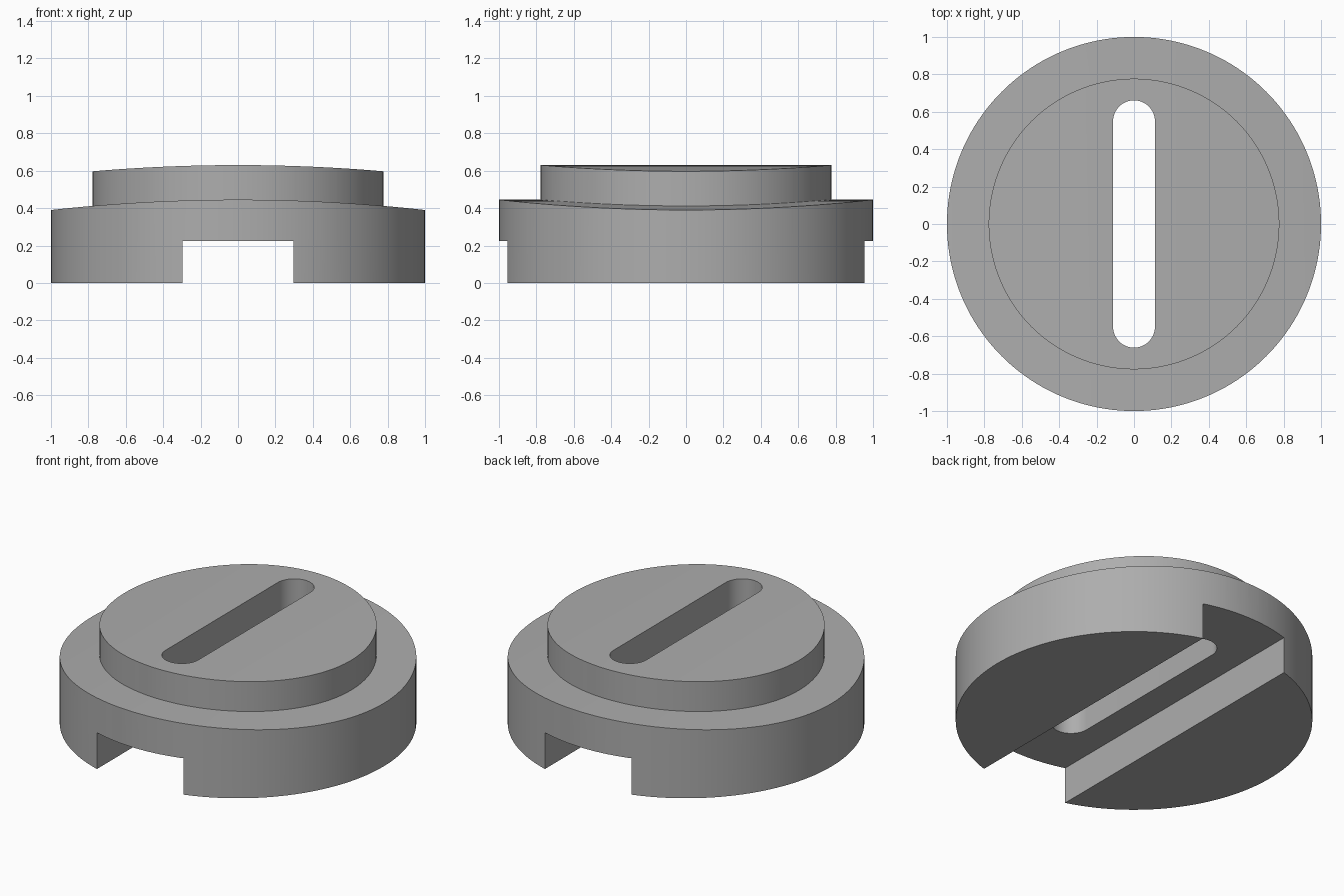
import bpy, math

cube = bpy.data.objects.get("Cube")
if cube:
    bpy.data.objects.remove(cube, do_unlink=True)

CROWN_RADIUS = 9.1   # curvature of both crowned tops, bending across x
BASE_TOP, BOSS_TOP = 0.445, 0.63

grey = bpy.data.materials.new("plain grey")
grey.use_nodes = True
COLOUR = (0.42, 0.42, 0.42, 1)
grey.diffuse_color = COLOUR
grey.node_tree.nodes["Principled BSDF"].inputs["Base Color"].default_value = COLOUR


def prism(name, points, offset):
    """Closed solid: a planar outline swept along an offset vector."""
    n = len(points)
    verts = points + [tuple(a + b for a, b in zip(p, offset)) for p in points]
    faces = [tuple(reversed(range(n))), tuple(range(n, 2 * n))]
    faces += [(i, (i + 1) % n, n + (i + 1) % n, n + i) for i in range(n)]
    mesh = bpy.data.meshes.new(name)
    mesh.from_pydata(verts, [], faces)
    mesh.materials.append(grey)
    obj = bpy.data.objects.new(name, mesh)
    bpy.context.collection.objects.link(obj)
    return obj


def disc(name, radius, z0, z1, sides=160):
    ring = [(radius * math.cos(math.tau * i / sides),
             radius * math.sin(math.tau * i / sides), z0) for i in range(sides)]
    return prism(name, ring, (0, 0, z1 - z0))


def crowned_slab(name, bottom, top):
    """Slab along y with a gently arched top; bottom is its lower x, z outline."""
    steps, half = 32, 1.2
    arc = []
    for i in range(steps + 1):
        x = half - 2 * half * i / steps
        arc.append((x, -1.5, top - CROWN_RADIUS + math.sqrt(CROWN_RADIUS**2 - x * x)))
    return prism(name, [(x, -1.5, z) for x, z in bottom] + arc, (0, 3, 0))


def combine(obj, tool, operation):
    """Apply a boolean and discard the tool object."""
    mod = obj.modifiers.new("cut", "BOOLEAN")
    mod.operation, mod.solver, mod.object = operation, "EXACT", tool
    bpy.context.view_layer.objects.active = obj
    bpy.ops.object.modifier_apply(modifier=mod.name)
    bpy.data.objects.remove(tool, do_unlink=True)


# Base disc with a crowned top and a channel across the underside
body = disc("slotted_cap", 1, 0, 0.7)
channel = [(-1.2, -0.2), (-0.297, -0.2), (-0.297, 0.225),
           (0.297, 0.225), (0.297, -0.2), (1.2, -0.2)]
combine(body, crowned_slab("base_slab", channel, BASE_TOP), "INTERSECT")

# Raised boss with the same crown
boss = disc("boss", 0.777, 0.3, 0.9)
combine(boss, crowned_slab("boss_slab", [(-1.2, 0.1), (1.2, 0.1)], BOSS_TOP), "INTERSECT")
combine(body, boss, "UNION")

# Round-ended slot through the whole cap
R, STRAIGHT, N = 0.112, 0.549, 24
slot = []
for side, start in ((1, 0), (-1, math.pi)):
    for i in range(N + 1):
        a = start + math.pi * i / N
        slot.append((R * math.cos(a), side * STRAIGHT + R * math.sin(a), -0.5))
combine(body, prism("slot_cutter", slot, (0, 0, 2)), "DIFFERENCE")

# Smooth round walls, crisp edges
bpy.ops.object.select_all(action="DESELECT")
body.select_set(True)
bpy.context.view_layer.objects.active = body
bpy.ops.object.shade_smooth_by_angle(angle=math.radians(30))
